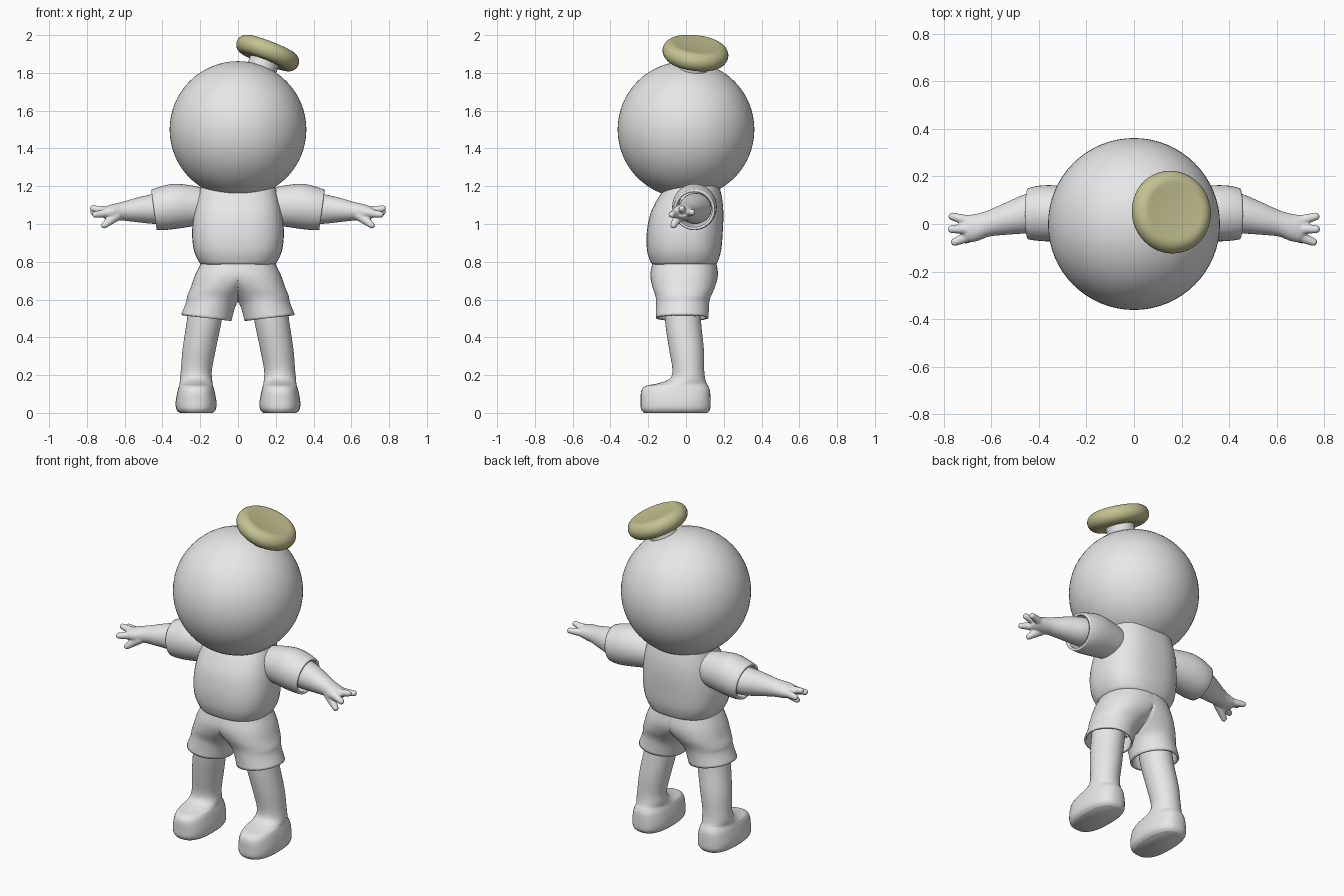
import bpy, bmesh, math
from mathutils import Vector, Matrix

if "Cube" in bpy.data.objects:
    bpy.data.objects.remove(bpy.data.objects["Cube"])


def material(name, rgb):
    m = bpy.data.materials.new(name)
    m.diffuse_color = (*rgb, 1)
    m.use_nodes = True
    m.node_tree.nodes["Principled BSDF"].inputs["Base Color"].default_value = m.diffuse_color
    return m


GREY = material("light grey", (0.8, 0.8, 0.8))
OLIVE = material("olive", (0.55, 0.54, 0.28))


def finish(name, bm, mat, angle=40):
    bmesh.ops.recalc_face_normals(bm, faces=bm.faces)
    me = bpy.data.meshes.new(name)
    bm.to_mesh(me)
    bm.free()
    me.materials.append(mat)
    ob = bpy.data.objects.new(name, me)
    bpy.context.collection.objects.link(ob)
    bpy.ops.object.select_all(action='DESELECT')
    ob.select_set(True)
    bpy.context.view_layer.objects.active = ob
    bpy.ops.object.shade_smooth_by_angle(angle=math.radians(angle))
    return ob


def spline(rows, steps=4):
    """Smooth curve through rows of numbers."""
    out = []
    for i in range(len(rows) - 1):
        p0, p1, p2 = rows[max(i - 1, 0)], rows[i], rows[i + 1]
        p3 = rows[min(i + 2, len(rows) - 1)]
        for s in range(steps):
            t = s / steps
            out.append([0.5 * (2 * b + (c - a) * t + (2 * a - 5 * b + 4 * c - d) * t * t
                               + (3 * b - a - 3 * c + d) * t ** 3)
                        for a, b, c, d in zip(p0, p1, p2, p3)])
    return out + [list(rows[-1])]


def loft(bm, rows, axis='z', caps=(True, True), seg=40, clamp=False):
    """Rows: position, centre u, centre v, radius u, radius v, roundness, tilt."""
    rings = []
    for t, cu, cv, ru, rv, n, tilt in spline(rows):
        ring = []
        for k in range(seg):
            a = 2 * math.pi * k / seg
            c, s = math.cos(a), math.sin(a)
            du = ru * math.copysign(abs(c) ** (2 / n), c)
            dv = rv * math.copysign(abs(s) ** (2 / n), s)
            if axis == 'z':
                x = cu + du
                co = (max(x, 0) if clamp else x, cv + dv, t + tilt * du)
            else:
                co = (t + tilt * dv, cu + du, cv + dv)
            ring.append(bm.verts.new(co))
        rings.append(ring)
    for a, b in zip(rings, rings[1:]):
        for k in range(seg):
            j = (k + 1) % seg
            bm.faces.new((a[k], a[j], b[j], b[k]))
    if caps[0]:
        bm.faces.new(rings[0])
    if caps[1]:
        bm.faces.new(rings[-1])


def lathe(name, profile, mat, matrix, seg=48):
    bm = bmesh.new()
    vs = [bm.verts.new((r, 0, z)) for r, z in profile]
    es = [bm.edges.new(p) for p in zip(vs, vs[1:])]
    bmesh.ops.spin(bm, geom=vs + es, cent=(0, 0, 0), axis=(0, 0, 1),
                   angle=2 * math.pi, steps=seg)
    bmesh.ops.remove_doubles(bm, verts=bm.verts, dist=1e-4)
    bm.transform(matrix)
    return finish(name, bm, mat)


def mirror(ob):
    m = ob.modifiers.new("mirror", 'MIRROR')
    m.merge_threshold = 0.0005


def thicken(ob, t):
    m = ob.modifiers.new("cloth", 'SOLIDIFY')
    m.thickness = t
    m.offset = -1


# Head
bm = bmesh.new()
bmesh.ops.create_uvsphere(bm, u_segments=64, v_segments=32, radius=0.362,
                          matrix=Matrix.Translation((0, 0, 1.5)))
finish("head", bm, GREY)

# Tilted cap on a short stem
cap_centre = Vector((0.157, 0.05, 1.905))
tilt = (cap_centre - Vector((0, 0, 1.5))).to_track_quat('Z', 'Y').to_matrix().to_4x4()
frame = Matrix.Translation(cap_centre) @ tilt
rim = [(0.125 + 0.05 * math.cos(a), 0.05 * math.sin(a))
       for a in (math.radians(100 - 200 * i / 16) for i in range(17))]
lathe("cap", [(0, 0.044), (0.07, 0.045)] + rim + [(0.07, -0.045), (0, -0.044)], OLIVE, frame)
lathe("cap_stem", [(0, -0.11), (0.08, -0.11), (0.08, -0.03), (0, -0.03)], GREY, frame)

# Torso
bm = bmesh.new()
loft(bm, [(0.785, 0, -0.01, 0.19, 0.165, 2.5, 0),
          (0.80, 0, -0.01, 0.207, 0.178, 2.5, 0),
          (0.86, 0, -0.01, 0.233, 0.196, 2.5, 0),
          (0.95, 0, -0.007, 0.243, 0.201, 2.5, 0),
          (1.05, 0, 0.004, 0.234, 0.194, 2.5, 0),
          (1.13, 0, 0.02, 0.217, 0.172, 2.5, 0),
          (1.20, 0, 0.035, 0.195, 0.142, 2.5, 0)])
finish("torso", bm, GREY)

# Sleeves, open at the cuff
bm = bmesh.new()
loft(bm, [(0.15, 0.045, 1.09, 0.08, 0.09, 2, 0),
          (0.23, 0.045, 1.095, 0.10, 0.106, 2, 0),
          (0.33, 0.045, 1.094, 0.117, 0.119, 2, 0.04),
          (0.40, 0.045, 1.083, 0.116, 0.115, 2, 0.09),
          (0.445, 0.043, 1.075, 0.108, 0.106, 2, 0.14)], axis='x', caps=(True, False))
ob = finish("sleeve", bm, GREY)
thicken(ob, 0.014)
mirror(ob)

# Arms with three fingers and a thumb, blended into one skin
bm = bmesh.new()
loft(bm, [(0.35, 0.05, 1.083, 0.085, 0.082, 2, 0),
          (0.44, 0.046, 1.08, 0.085, 0.08, 2, 0),
          (0.53, 0.025, 1.075, 0.070, 0.066, 2, 0),
          (0.61, 0.003, 1.068, 0.056, 0.050, 2, 0),
          (0.66, -0.014, 1.062, 0.058, 0.044, 2, 0),
          (0.70, -0.02, 1.06, 0.056, 0.034, 2, 0),
          (0.72, -0.02, 1.06, 0.040, 0.022, 2, 0)], axis='x', seg=32)
fingers = [((0.68, 0.008, 1.06), (0.765, 0.032, 1.062), 0.026, 0.017),
           ((0.68, -0.02, 1.067), (0.767, -0.022, 1.082), 0.026, 0.017),
           ((0.68, -0.045, 1.06), (0.755, -0.076, 1.05), 0.026, 0.017),
           ((0.645, -0.035, 1.045), (0.708, -0.066, 0.993), 0.030, 0.017)]
for base, tip, r0, r1 in fingers:
    for i in range(9):
        t = i / 8
        bmesh.ops.create_uvsphere(bm, u_segments=16, v_segments=10, radius=r0 + (r1 - r0) * t,
                                  matrix=Matrix.Translation(Vector(base).lerp(Vector(tip), t)))
ob = finish("arm", bm, GREY)
m = ob.modifiers.new("blend", 'REMESH')
m.mode = 'VOXEL'
m.voxel_size = 0.005
m.use_smooth_shade = True
m = ob.modifiers.new("soften", 'SMOOTH')
m.factor = 0.5
m.iterations = 4
mirror(ob)

# Shorts: one half, open at waist and hem, then mirrored
bm = bmesh.new()
loft(bm, [(0.80, 0, -0.008, 0.192, 0.168, 2.3, 0),
          (0.73, 0.02, -0.01, 0.207, 0.179, 2.3, 0),
          (0.665, 0.085, -0.012, 0.165, 0.165, 2.2, 0),
          (0.615, 0.125, -0.015, 0.143, 0.146, 2.1, 0.04),
          (0.575, 0.144, -0.018, 0.131, 0.140, 2, 0.08),
          (0.503, 0.168, -0.02, 0.133, 0.140, 2, 0.13)], caps=(False, False), clamp=True, seg=56)
bmesh.ops.delete(bm, geom=[f for f in bm.faces if all(v.co.x < 1e-5 for v in f.verts)],
                 context='FACES')
ob = finish("shorts", bm, GREY, 60)
mirror(ob)
thicken(ob, 0.012)

# Legs running into rounded feet
bm = bmesh.new()
loft(bm, [(0.62, 0.16, -0.02, 0.093, 0.095, 2, 0),
          (0.48, 0.18, -0.015, 0.092, 0.095, 2, 0),
          (0.34, 0.205, 0.002, 0.088, 0.092, 2, 0),
          (0.23, 0.220, 0.012, 0.082, 0.084, 2, 0),
          (0.18, 0.222, 0.007, 0.085, 0.095, 2, 0),
          (0.155, 0.222, -0.022, 0.087, 0.132, 2.1, 0),
          (0.143, 0.222, -0.048, 0.090, 0.165, 2.3, 0),
          (0.115, 0.222, -0.055, 0.098, 0.182, 2.5, 0),
          (0.06, 0.222, -0.055, 0.108, 0.185, 2.5, 0),
          (0.02, 0.222, -0.055, 0.105, 0.183, 2.5, 0),
          (0.0, 0.222, -0.055, 0.088, 0.168, 2.5, 0)])
ob = finish("leg_and_foot", bm, GREY, 50)
mirror(ob)
